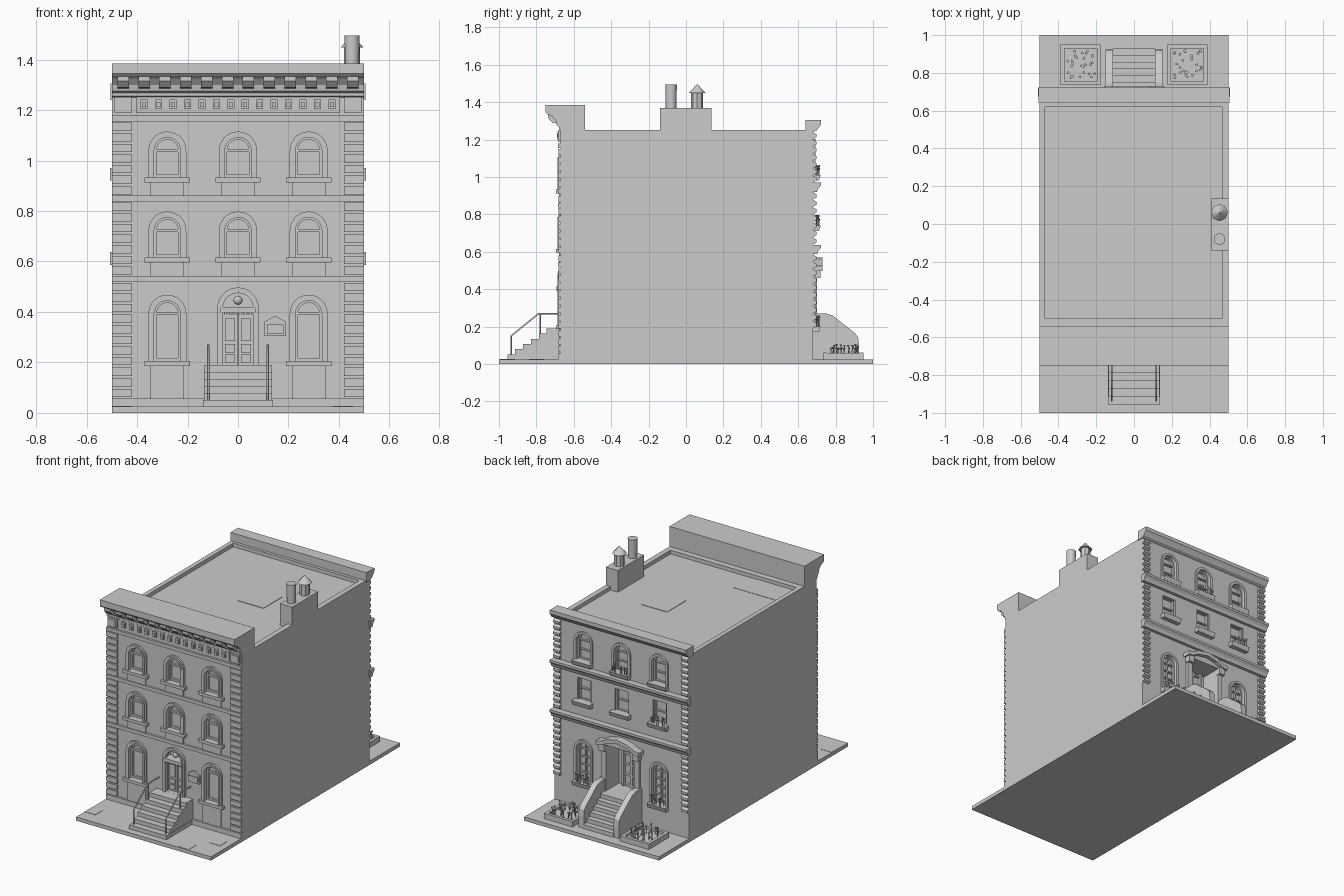
import bpy, bmesh, math, random
from mathutils import Matrix, Vector

if "Cube" in bpy.data.objects:
    bpy.data.objects.remove(bpy.data.objects["Cube"])
random.seed(4)
F, B = -0.67, 0.68          # front and back wall planes
COLS = (-0.28, 0, 0.28)

def finish(name, bm, smooth=False):
    bmesh.ops.recalc_face_normals(bm, faces=bm.faces)
    me = bpy.data.meshes.new(name)
    bm.to_mesh(me); bm.free()
    ob = bpy.data.objects.new(name, me)
    bpy.context.collection.objects.link(ob)
    bpy.ops.object.select_all(action='DESELECT')
    bpy.context.view_layer.objects.active = ob
    ob.select_set(True)
    if smooth:
        bpy.ops.object.shade_smooth_by_angle(angle=math.radians(40))
    return ob

def prism(bm, pts, axis, a, b):
    """Extrude a 2D outline: axis x takes (y,z), y takes (x,z), z takes (x,y)."""
    put = {'x': lambda p, t: (t, p[0], p[1]), 'y': lambda p, t: (p[0], t, p[1]),
           'z': lambda p, t: (p[0], p[1], t)}[axis]
    lo = [bm.verts.new(put(p, a)) for p in pts]
    hi = [bm.verts.new(put(p, b)) for p in pts]
    bm.faces.new(lo); bm.faces.new(hi[::-1])
    for i in range(len(pts)):
        j = (i + 1) % len(pts)
        bm.faces.new((lo[i], hi[i], hi[j], lo[j]))

def box(bm, x0, x1, y0, y1, z0, z1):
    prism(bm, [(x0, y0), (x1, y0), (x1, y1), (x0, y1)], 'z', z0, z1)

def arch(x, z0, zc, r, n=14):
    return [(x + r, z0)] + [(x + r*math.cos(math.pi*i/n), zc + r*math.sin(math.pi*i/n))
                            for i in range(n + 1)] + [(x - r, z0)]

def arch_frame(bm, x, z0, zc, r_out, r_in, y0, y1):
    prism(bm, arch(x, z0, zc, r_out) + arch(x, z0, zc, r_in)[::-1], 'y', y0, y1)

def cone(bm, x, y, z, r1, r2, h, n=8):
    bmesh.ops.create_cone(bm, cap_ends=True, segments=n, radius1=r1, radius2=r2, depth=h,
                          matrix=Matrix.Translation((x, y, z + h/2)))

# Ground slab with paving patches
bm = bmesh.new()
box(bm, -0.5, 0.5, -1, 1, 0, 0.025)
for x, y, w in ((-0.46, -0.87, 0.04), (0.415, -0.8, 0.04), (0.29, -0.955, 0.04)):
    box(bm, x - w, x + w, y - w, y + w, 0.02, 0.027)
finish("ground_slab", bm)

# Window layout: (x, bottom, arch centre)
front_win = [(x, z, z + 0.108) for z in (0.932, 0.615) for x in COLS] + [(x, 0.206, 0.393) for x in COLS[::2]]
back_top = [(x, 1.01, 1.135) for x in COLS]
back_low = [(x, 0.2, 0.41) for x in COLS[::2]]
back_mid = [(x, 0.74, 0.885) for x in COLS]

# House body with carved windows, doorways and sunken roof
cut = bmesh.new()
for x, z, zc in front_win:
    prism(cut, arch(x, z, zc, 0.052), 'y', F - 0.05, F + 0.03)
prism(cut, arch(0, 0.19, 0.415, 0.065), 'y', F - 0.05, F + 0.045)
for x, z, zc in back_top + back_low:
    prism(cut, arch(x, z, zc, 0.052), 'y', B - 0.03, B + 0.05)
for x, z, zt in back_mid:
    box(cut, x - 0.05, x + 0.05, B - 0.03, B + 0.05, z, zt)
box(cut, -0.105, 0.105, B - 0.12, B + 0.05, 0.19, 0.5)
box(cut, -0.47, 0.465, -0.5, 0.62, 1.225, 1.4)
cutter = finish("cutter", cut)
cutter.hide_render = True
bm = bmesh.new()
box(bm, -0.5, 0.5, F, B, 0.02, 1.25)
body = finish("house_body", bm)
mod = body.modifiers.new("openings", 'BOOLEAN')
mod.operation, mod.solver, mod.object = 'DIFFERENCE', 'EXACT', cutter
bpy.ops.object.modifier_apply(modifier=mod.name)
bpy.data.objects.remove(cutter)

# Roof patches
bm = bmesh.new()
box(bm, 0, 0.19, 0, 0.2, 1.22, 1.228)
prism(bm, [(-0.47, -0.5), (-0.18, -0.5), (-0.13, -0.32), (-0.47, -0.32)], 'z', 1.22, 1.227)
finish("roof_patches", bm)

# Front cornice and its brackets
bm = bmesh.new()
prism(bm, [(-0.54, 1.24), (-0.54, 1.385), (-0.75, 1.385), (-0.75, 1.345), (-0.74, 1.335), (-0.715, 1.325),
           (-0.695, 1.3), (-0.69, 1.275), (-0.68, 1.268), (-0.68, 1.255), (F, 1.25), (F, 1.24)], 'x', -0.5, 0.5)
finish("front_cornice", bm)
bm = bmesh.new()
for i in range(12):
    x = -0.455 + 0.91*i/11
    prism(bm, [(-0.737, 1.338), (-0.737, 1.315), (-0.715, 1.29), (-0.685, 1.285), (-0.685, 1.338)],
          'x', x - 0.023, x + 0.023)
finish("cornice_brackets", bm)

# Frieze: panel frame, corner blocks, small brackets
bm = bmesh.new()
for s in (-1, 1):
    box(bm, s*0.455 - 0.035, s*0.455 + 0.035, F - 0.012, F, 1.188, 1.252)
    box(bm, s*0.455 - 0.025, s*0.455 + 0.025, F - 0.017, F, 1.198, 1.242)
box(bm, -0.405, 0.405, F - 0.006, F, 1.188, 1.252)
for i in range(14):
    x = -0.372 + 0.744*i/13
    box(bm, x - 0.014, x + 0.014, F - 0.014, F, 1.205, 1.242)
    box(bm, x - 0.008, x + 0.008, F - 0.02, F, 1.212, 1.23)
finish("frieze", bm)

# Front string courses, plinth and quoins
bm = bmesh.new()
for z in (0.52, 0.838, 1.155):
    box(bm, -0.5, 0.5, F - 0.014, F, z, z + 0.023)
box(bm, -0.5, 0.5, F - 0.014, F, 0.02, 0.058)
finish("front_string_courses", bm)
bm = bmesh.new()
for z0, z1, n in ((0.058, 0.52, 11), (0.543, 0.838, 7), (0.861, 1.155, 7)):
    h = (z1 - z0)/n
    for i in range(n):
        z = z0 + i*h
        for s in (-1, 1):
            box(bm, s*0.46 - 0.04, s*0.46 + 0.04, F - 0.013, F, z + 0.005, z + h - 0.005)
finish("front_quoins", bm)

# Front windows: surround, sash, sill and apron
bm, sash = bmesh.new(), bmesh.new()
for x, z, zc in front_win:
    arch_frame(bm, x, z, zc, 0.075, 0.052, F - 0.012, F)
    arch_frame(bm, x, z, zc, 0.064, 0.052, F - 0.017, F)
    box(bm, x - 0.09, x + 0.09, F - 0.024, F, z - 0.02, z)
    box(bm, x - 0.067, x + 0.067, F - 0.008, F, {0.932: 0.861, 0.615: 0.543}.get(z, 0.058), z - 0.02)
    arch_frame(sash, x, z, zc, 0.053, 0.043, F + 0.012, F + 0.031)
    box(sash, x - 0.05, x + 0.05, F + 0.016, F + 0.031, zc - 0.006, zc + 0.006)
    box(sash, x - 0.05, x + 0.05, F + 0.016, F + 0.031, z, z + 0.012)
finish("front_window_surrounds", bm, True)
finish("front_window_sashes", sash, True)

# Front door: surround, leaves with panels, transom, round ornament
bm = bmesh.new()
arch_frame(bm, 0, 0.19, 0.415, 0.082, 0.065, F - 0.014, F)
arch_frame(bm, 0, 0.19, 0.415, 0.07, 0.06, F - 0.018, F + 0.01)
box(bm, -0.07, 0.07, F - 0.022, F + 0.045, 0.398, 0.418)
for i in range(14):
    box(bm, -0.066 + i*0.0098, -0.061 + i*0.0098, F - 0.022, F, 0.39, 0.4)
for s in (-1, 1):
    box(bm, s*0.032 - 0.03, s*0.032 + 0.03, F + 0.025, F + 0.046, 0.19, 0.398)
    for z0, z1 in ((0.2, 0.232), (0.24, 0.272), (0.285, 0.375)):
        box(bm, s*0.032 - 0.02, s*0.032 + 0.02, F + 0.018, F + 0.03, z0, z1)
finish("front_door", bm, True)
bm = bmesh.new()
bmesh.ops.create_uvsphere(bm, u_segments=12, v_segments=8, radius=0.018, matrix=Matrix.Translation((0, F + 0.01, 0.446)))
finish("door_lamp", bm, True)

# Gabled wall plaque
bm = bmesh.new()
prism(bm, [(0.105, 0.305), (0.19, 0.305), (0.19, 0.362), (0.147, 0.385), (0.105, 0.362)], 'y', F - 0.012, F)
box(bm, 0.115, 0.18, F - 0.018, F, 0.312, 0.35)
finish("wall_plaque", bm)

# Front stairs and handrails
bm = bmesh.new()
for k in range(6):
    w = 0.138 if k == 0 else 0.135
    box(bm, -w, w, -0.955 + 0.042*k, F + 0.045, 0.02, 0.052 + 0.0275*k)
finish("front_stairs", bm)
for name, s in (("left", -1), ("right", 1)):
    cu = bpy.data.curves.new(name + "_handrail", 'CURVE')
    cu.dimensions, cu.bevel_depth, cu.bevel_resolution, cu.use_fill_caps = '3D', 0.005, 1, True
    for path in ([(-0.935, 0.05), (-0.935, 0.15), (-0.79, 0.268), (F, 0.268)], [(-0.78, 0.15), (-0.78, 0.268)]):
        sp = cu.splines.new('POLY')
        sp.points.add(len(path) - 1)
        for p, (y, z) in zip(sp.points, path):
            p.co = (s*0.118, y, z, 1)
    bpy.context.collection.objects.link(bpy.data.objects.new(name + "_handrail", cu))

# Chimney and pots
bm = bmesh.new()
box(bm, 0.41, 0.5, -0.14, 0.135, 1.2, 1.37)
finish("chimney", bm)
bm = bmesh.new()
cone(bm, 0.452, -0.08, 1.36, 0.029, 0.031, 0.135, 10)
cone(bm, 0.452, 0.06, 1.36, 0.032, 0.032, 0.09)
cone(bm, 0.452, 0.06, 1.448, 0.045, 0.002, 0.047)
finish("chimney_pots", bm, True)

# Back cornice and string courses
bm = bmesh.new()
prism(bm, [(0.64, 1.24), (0.64, 1.305), (0.722, 1.305), (0.722, 1.28), (0.71, 1.265), (0.7, 1.25), (0.68, 1.24)],
      'x', -0.505, 0.505)
for z in (0.92, 0.587):
    prism(bm, [(B - 0.005, z), (0.7, z), (0.708, z + 0.02), (0.722, z + 0.035), (0.722, z + 0.05), (B - 0.005, z + 0.05)],
          'x', -0.507, 0.507)
finish("back_string_courses", bm)

# Back quoins: bevelled knobs
bm = bmesh.new()
for z0, z1, n in ((0.19, 0.587, 10), (0.637, 0.92, 7), (0.97, 1.24, 7)):
    h = (z1 - z0)/n
    for i in range(n):
        z = z0 + i*h
        for s in (-1, 1):
            prism(bm, [(B, z + 0.002), (0.697, z + 0.012), (0.697, z + h - 0.012), (B, z + h - 0.002)],
                  'x', s*0.475 - 0.025, s*0.475 + 0.025)
finish("back_quoins", bm)

# Back windows with glazing bars and flower boxes
bm, boxes = bmesh.new(), bmesh.new()
def bars(x, z, zt, rows, mid):
    for i in range(rows + 1):
        zz = z + (zt - z)*i/rows
        box(bm, x - 0.05, x + 0.05, B - 0.031, B - 0.016, zz - 0.004, zz + 0.004)
    if mid:
        box(bm, x - 0.004, x + 0.004, B - 0.031, B - 0.016, z, zt + 0.045*(zt != 0.885))
for x, z, zc in back_top + back_low:
    arch_frame(bm, x, z, zc, 0.068, 0.052, B - 0.002, B + 0.012)
    arch_frame(bm, x, z, zc, 0.053, 0.043, B - 0.031, B - 0.012)
    bars(x, z, zc, 2 if z > 1 else 4, z < 1)
for x, z, zt in back_mid:
    bars(x, z, zt, 2, False)
    for s in (-1, 1):
        box(bm, x + s*0.046 - 0.005, x + s*0.046 + 0.005, B - 0.031, B - 0.012, z, zt)
for x, z, _ in back_top + back_low + back_mid:
    prism(boxes, [(B, z - 0.03), (0.71, z - 0.03), (0.72, z), (B, z)], 'x', x - 0.068, x + 0.068)
finish("back_windows", bm, True)
finish("window_boxes", boxes)

# Back doorway: pilasters, curved pediment and glazed door
bm = bmesh.new()
for s in (-1, 1):
    box(bm, s*0.122 - 0.018, s*0.122 + 0.018, B, 0.7, 0.19, 0.5)
    box(bm, s*0.125 - 0.022, s*0.125 + 0.022, B, 0.72, 0.46, 0.505)
top = [(-0.16, 0.525), (-0.125, 0.53), (-0.075, 0.555), (0, 0.57), (0.075, 0.555), (0.125, 0.53), (0.16, 0.525)]
prism(bm, top + [(x, z - 0.027) for x, z in top[::-1]], 'y', B, 0.73)
prism(bm, top + [(0.16, 0.5), (-0.16, 0.5)], 'y', B, 0.705)
for s in (-1, 0, 1):
    box(bm, s*0.065 - 0.008, s*0.065 + 0.008, 0.555, 0.58, 0.19, 0.5)
for z in (0.2, 0.27, 0.34, 0.41, 0.48):
    box(bm, -0.07, 0.07, 0.555, 0.577, z - 0.006, z + 0.006)
finish("back_doorway", bm)

# Back stairs with sloped cheek walls
bm = bmesh.new()
for k in range(6):
    box(bm, -0.112, 0.112, B - 0.01, 0.93 - 0.036*k, 0.02, 0.052 + 0.0276*k)
for s in (-1, 1):
    prism(bm, [(B, 0.02), (B, 0.27), (0.75, 0.27), (0.785, 0.258), (0.9, 0.168), (0.92, 0.145), (0.925, 0.1), (0.925, 0.02)],
          'x', s*0.13 - 0.02, s*0.13 + 0.02)
finish("back_stairs", bm)

# Ground planters
bm = bmesh.new()
for s in (-1, 1):
    x0, x1 = s*0.283 - 0.106, s*0.283 + 0.106
    box(bm, x0, x1, 0.735, 0.95, 0.02, 0.045)
    for e in (x0, x1 - 0.02):
        box(bm, e, e + 0.02, 0.735, 0.95, 0.02, 0.06)
    for e in (0.735, 0.93):
        box(bm, x0, x1, e, e + 0.02, 0.02, 0.0605)
finish("planters", bm)

# Flowers: thin stems with small faceted heads
bm = bmesh.new()
def flowers(n, x0, x1, y0, y1, z, h):
    for _ in range(n):
        x, y, t = random.uniform(x0, x1), random.uniform(y0, y1), h*random.uniform(0.6, 1)
        cone(bm, x, y, z, 0.004, 0.0015, t, 3)
        cone(bm, x, y, z + t*0.8, 0.002, 0.008, t*0.2, 5)
for s in (-1, 1):
    flowers(28, s*0.283 - 0.075, s*0.283 + 0.075, 0.765, 0.92, 0.043, 0.065)
for x, z in ((0, 1.01), (-0.28, 0.74), (-0.28, 0.2), (0.28, 0.2)):
    flowers(12, x - 0.055, x + 0.055, 0.692, 0.712, z - 0.01, 0.07)
finish("flowers", bm)
